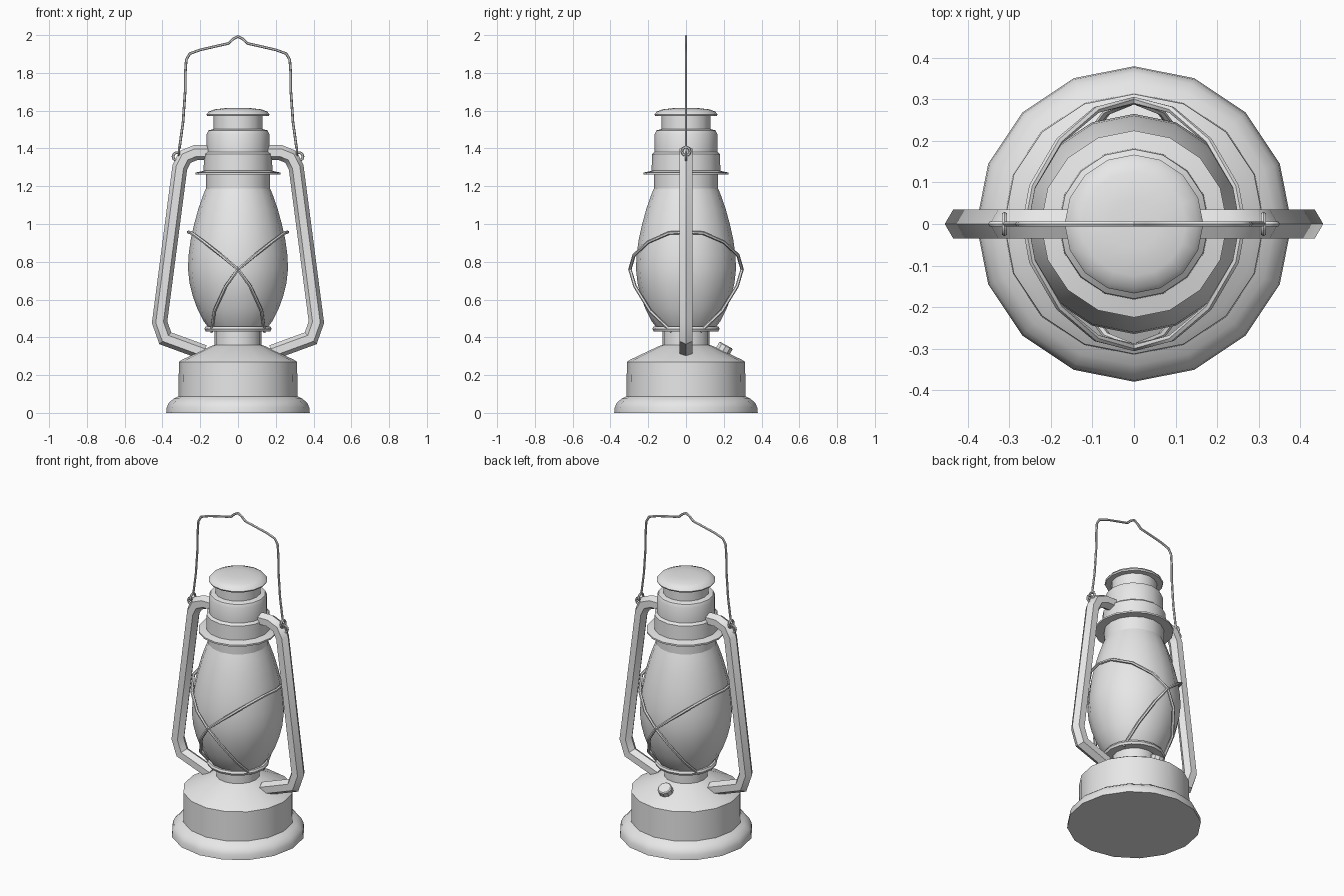
import bpy, bmesh, math
from mathutils import Vector, Matrix

cube = bpy.data.objects.get("Cube")
if cube:
    bpy.data.objects.remove(cube, do_unlink=True)

SIDES = 16
grey = bpy.data.materials.new("plain_grey")
grey.use_nodes = True
grey.diffuse_color = (0.8, 0.8, 0.8, 1)
grey.node_tree.nodes["Principled BSDF"].inputs["Base Color"].default_value = (0.8, 0.8, 0.8, 1)


def finish(bm, name, flip=False):
    bmesh.ops.recalc_face_normals(bm, faces=bm.faces)
    if flip:
        bmesh.ops.reverse_faces(bm, faces=bm.faces)
    mesh = bpy.data.meshes.new(name)
    bm.to_mesh(mesh)
    bm.free()
    mesh.materials.append(grey)
    obj = bpy.data.objects.new(name, mesh)
    bpy.context.collection.objects.link(obj)
    bpy.ops.object.select_all(action="DESELECT")
    obj.select_set(True)
    bpy.context.view_layer.objects.active = obj
    bpy.ops.object.shade_smooth_by_angle(angle=math.radians(35))
    return obj


def bridge(bm, rings, closed=False):
    pairs = list(zip(rings, rings[1:])) + ([(rings[-1], rings[0])] if closed else [])
    for a, b in pairs:
        n = len(a)
        for i in range(n):
            j = (i + 1) % n
            bm.faces.new((a[i], a[j], b[j], b[i]))


def lathe(name, profile, cap_ends=True, flip=False, sides=SIDES):
    """Turn a radius/height profile around the z axis."""
    bm = bmesh.new()
    rings = []
    for r, z in profile:
        angles = [math.tau * i / sides for i in range(sides)]
        rings.append([bm.verts.new((r * math.cos(a), r * math.sin(a), z)) for a in angles])
    bridge(bm, rings)
    if cap_ends:
        bm.faces.new(rings[0])
        bm.faces.new(rings[-1])
    return finish(bm, name, flip)


def sweep(name, path, radius, ref, sides=6, closed=False):
    """Run a regular section along a path, mitred at each bend."""
    bm = bmesh.new()
    pts = [Vector(p) for p in path]
    ref, n, rings = Vector(ref), len(pts), []
    for i, p in enumerate(pts):
        before = pts[i - 1] if i or closed else p
        after = pts[(i + 1) % n] if i < n - 1 or closed else p
        d1, d2 = (p - before).normalized(), (after - p).normalized()
        t = (d1 + d2).normalized()
        side = t.cross(ref).normalized()
        up = side.cross(t)
        mitre = 1 / max(0.6, t.dot(d2 if d2.length else d1))
        ring = []
        for k in range(sides):
            a = math.tau * k / sides
            ring.append(bm.verts.new(p + radius * (side * math.cos(a) * mitre + up * math.sin(a))))
        rings.append(ring)
    bridge(bm, rings, closed)
    if not closed:
        bm.faces.new(rings[0])
        bm.faces.new(rings[-1])
    return finish(bm, name)


def eyelet(name, centre, radius, axis):
    u = Vector((1, 0, 0)) if axis == "y" else Vector((0, 1, 0))
    ref = (0, 1, 0) if axis == "y" else (1, 0, 0)
    angles = [math.tau * i / 10 for i in range(10)]
    path = [Vector(centre) + radius * (u * math.cos(a) + Vector((0, 0, math.sin(a)))) for a in angles]
    sweep(name, path, 0.007, ref, closed=True)


# Fuel tank with flared foot, sloping shoulder and burner neck
lathe("fuel_tank", [(0.38, 0), (0.377, 0.03), (0.365, 0.055), (0.34, 0.075), (0.315, 0.088),
                    (0.313, 0.27), (0.295, 0.282), (0.14, 0.355), (0.125, 0.36), (0.125, 0.44)])
lathe("globe_seat", [(0.11, 0.432), (0.172, 0.432), (0.178, 0.445), (0.172, 0.457), (0.11, 0.457)])

# Glass globe
lathe("glass_globe", [(0.155, 0.45), (0.185, 0.49), (0.215, 0.55), (0.24, 0.62), (0.257, 0.69),
                      (0.265, 0.765), (0.261, 0.84), (0.25, 0.92), (0.232, 1.0), (0.21, 1.08),
                      (0.186, 1.15), (0.165, 1.2)])

# Hood above the globe, chimney and domed cap
lathe("globe_collar", [(0.17, 1.185), (0.17, 1.266)], cap_ends=False, flip=True)
lathe("hood", [(0.168, 1.266), (0.225, 1.262), (0.225, 1.272), (0.182, 1.282), (0.18, 1.37),
               (0.166, 1.382), (0.166, 1.475), (0.157, 1.495), (0.13, 1.503)])
lathe("chimney", [(0.13, 1.49), (0.13, 1.58)])
lathe("chimney_cap", [(0.125, 1.572), (0.163, 1.572), (0.167, 1.58), (0.155, 1.595),
                      (0.125, 1.607), (0.06, 1.614)])

# Filler cap on the rear shoulder
filler = lathe("filler_cap", [(0.042, -0.03), (0.042, 0.022), (0.036, 0.027)], sides=10)
filler.matrix_world = Matrix.Translation((0, 0.2, 0.335)) @ Matrix.Rotation(-0.5, 4, "X")

# Side frames, wire guards and handle eyelets, one of each per side
frame = [(0.14, 1.378), (0.225, 1.378), (0.28, 1.355), (0.308, 1.3),
         (0.415, 0.48), (0.385, 0.395), (0.18, 0.32)]
guard = [(-0.14, -0.075, 0.43), (-0.125, -0.19, 0.54), (-0.065, -0.27, 0.67), (0, -0.297, 0.76),
         (0.09, -0.275, 0.835), (0.18, -0.2, 0.905), (0.245, -0.09, 0.952), (0.262, 0, 0.957)]
guard += [(x, -y, z) for x, y, z in reversed(guard[:-1])]
for label, s in (("left", 1), ("right", -1)):
    sweep(label + "_frame", [(s * x, 0, z) for x, z in frame], 0.04, (0, 1, 0))
    sweep(label + "_guard_wire", [(s * x, y, z) for x, y, z in guard], 0.009, (1, 0, 0))
    eyelet(label + "_frame_eyelet", (s * 0.322, 0, 1.357), 0.022, "y")
    eyelet(label + "_handle_eyelet", (s * 0.312, 0, 1.385), 0.022, "x")

# Wire carrying handle
half = [(0.31, 1.4), (0.302, 1.46), (0.291, 1.54), (0.28, 1.7), (0.279, 1.8), (0.274, 1.87),
        (0.255, 1.902), (0.2, 1.922), (0.1, 1.945), (0.05, 1.956), (0.025, 1.98)]
handle = [(x, 0, z) for x, z in half]
handle += [(0, 0, 1.993)] + [(-x, 0, z) for x, z in reversed(half)]
sweep("carrying_handle", handle, 0.007, (0, 1, 0))
